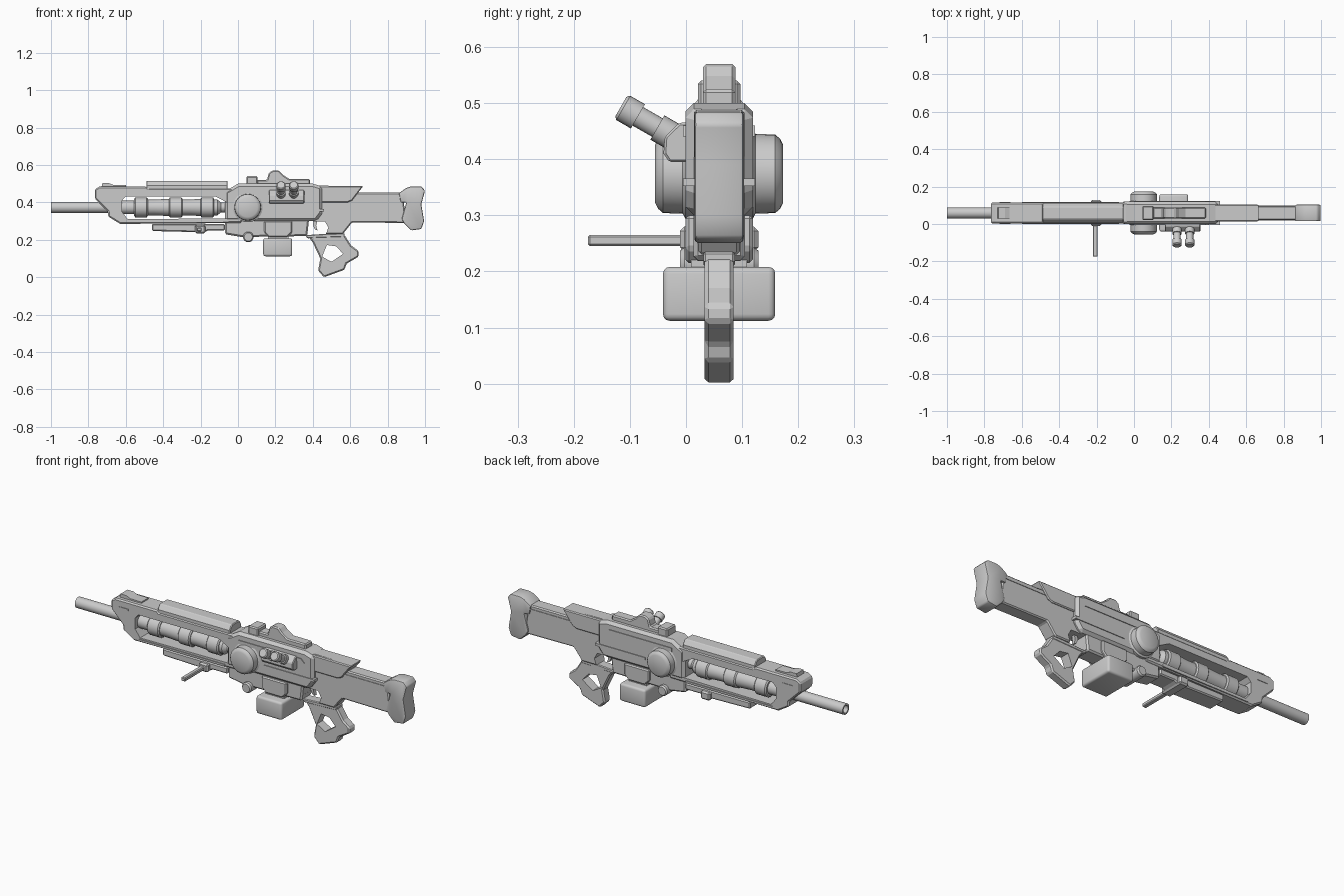
import bpy, bmesh, math
from mathutils import Vector, Matrix

old = bpy.data.objects.get("Cube")
if old:
    bpy.data.objects.remove(old, do_unlink=True)

MID = 0.059   # centre plane across the width
BORE = 0.373  # height of the barrel axis

metal = bpy.data.materials.new("plain grey")
metal.use_nodes = True
COLOUR = (0.6, 0.6, 0.6, 1)
metal.diffuse_color = COLOUR
metal.node_tree.nodes["Principled BSDF"].inputs["Base Color"].default_value = COLOUR


def activate(ob):
    bpy.ops.object.select_all(action='DESELECT')
    ob.select_set(True)
    bpy.context.view_layer.objects.active = ob


def finish(name, bm, bevel=0, segments=1, smooth=False):
    bmesh.ops.remove_doubles(bm, verts=bm.verts, dist=1e-5)
    bmesh.ops.recalc_face_normals(bm, faces=bm.faces)
    mesh = bpy.data.meshes.new(name)
    bm.to_mesh(mesh)
    bm.free()
    ob = bpy.data.objects.new(name, mesh)
    bpy.context.collection.objects.link(ob)
    mesh.materials.append(metal)
    activate(ob)
    if bevel:
        mod = ob.modifiers.new("bevel", 'BEVEL')
        mod.width, mod.segments = bevel, segments
        mod.limit_method = 'ANGLE'
        mod.angle_limit = math.radians(40)
        bpy.ops.object.modifier_apply(modifier=mod.name)
    if smooth or segments > 1:
        bpy.ops.object.shade_smooth_by_angle(angle=math.radians(35))
    return ob


def prism(name, outline, low, high, bevel=0, along='Y', segments=1):
    """Extrude an outline (x,z) along Y, or (y,z) along X."""
    bm = bmesh.new()
    place = (lambda a, b, t: (a, t, b)) if along == 'Y' else (lambda a, b, t: (t, a, b))
    face = bm.faces.new([bm.verts.new(place(a, b, low)) for a, b in outline])
    out = bmesh.ops.extrude_face_region(bm, geom=[face])
    moved = [v for v in out["geom"] if isinstance(v, bmesh.types.BMVert)]
    shift = Vector(place(0, 0, high - low))
    bmesh.ops.translate(bm, verts=moved, vec=shift)
    return finish(name, bm, bevel, segments)


def slab(name, outline, half, bevel=0, segments=1):
    return prism(name, outline, MID - half, MID + half, bevel, 'Y', segments)


def rect(x0, x1, z0, z1):
    return [(x0, z0), (x1, z0), (x1, z1), (x0, z1)]


def lathe(name, profile, origin, direction, sides=24):
    """Turn (distance, radius) pairs about an axis."""
    bm = bmesh.new()
    rings = [[bm.verts.new((r * math.cos(math.tau * i / sides),
                            r * math.sin(math.tau * i / sides), d))
              for i in range(sides)] for d, r in profile]
    for a, b in zip(rings, rings[1:]):
        for i in range(sides):
            j = (i + 1) % sides
            bm.faces.new((a[i], a[j], b[j], b[i]))
    spin = Vector(direction).to_track_quat('Z', 'Y').to_matrix().to_4x4()
    bm.transform(Matrix.Translation(origin) @ spin)
    return finish(name, bm, smooth=True)


def cut(ob, outline):
    cutter = slab("cutter", outline, 0.3)
    cutter.hide_render = True
    mod = ob.modifiers.new("hole", 'BOOLEAN')
    mod.operation, mod.solver, mod.object = 'DIFFERENCE', 'EXACT', cutter
    activate(ob)
    bpy.ops.object.modifier_apply(modifier=mod.name)
    bpy.data.objects.remove(cutter, do_unlink=True)


# Front shroud with its long side opening
shroud = slab("front_shroud", [
    (-.765, .47), (-.74, .485), (-.49, .485), (-.48, .475), (.02, .475), (.02, .29),
    (-.63, .285), (-.695, .325), (-.695, .35), (-.765, .42)], .055, .012)
cut(shroud, [(-.6, .432), (-.12, .432), (-.06, .4), (-.06, .315),
             (-.59, .31), (-.62, .35), (-.62, .41)])

# Rounded cover, front sight and rails on the shroud
prism("top_cover", [(MID + s * y, z) for s, y, z in (
    (-1, .05, .465), (-1, .05, .49), (-1, .032, .515),
    (1, .032, .515), (1, .05, .49), (1, .05, .465))], -.49, -.055, .004, 'X')
slab("front_sight", [(-.73, .48), (-.725, .503), (-.69, .503), (-.665, .493), (-.6, .492), (-.6, .48)], .03)
slab("lower_rail", rect(-.6, -.08, .293, .303), .059)
slab("front_vent", rect(-.72, -.66, .437, .447), .058)

# Barrel with hollow muzzle, and the ringed sleeve around it
lathe("barrel", [(.07, 0), (.07, .02), (0, .02), (0, .029), (.5, .029), (.5, 0)],
      (-1, MID, BORE), (1, 0, 0))
sleeve = [(-.63, 0), (-.63, .036), (-.555, .036)]
for start in (-.555, -.37, -.2):
    sleeve += [(start, .046), (start + .006, .053), (start + .067, .053),
               (start + .073, .046), (start + .073, .042), (start + .11, .042)]
sleeve[-1:] = [(-.11, .042), (-.09, .026), (-.07, .026), (-.07, .034), (0, .034), (0, 0)]
lathe("barrel_sleeve", sleeve, (0, MID, BORE), (1, 0, 0))

# Folding fore handle under the shroud
slab("fore_rail", [(-.46, .285), (-.46, .247), (-.18, .24), (-.16, .25), (-.07, .25), (-.07, .285)], .05, .006)
slab("handle_clamp", rect(-.23, -.175, .235, .28), .07, .008)
prism("side_handle", rect(-.22, -.195, .245, .265), -.175, MID, .004)

# Receiver
slab("upper_receiver", [
    (-.07, .46), (-.05, .47), (0, .5), (.4, .5), (.45, .485),
    (.45, .34), (.42, .3), (-.07, .3)], .06, .015)
slab("lower_receiver", [(-.07, .31), (.38, .31), (.37, .22), (.02, .215), (-.07, .23)], .046, .008)
slab("receiver_rib", rect(.16, .46, .352, .366), .064)
slab("receiver_panel", [(.0, .44), (.0, .46), (.38, .46), (.4, .44)], .064)
lathe("pivot_pin", [(-.07, 0), (-.07, .022), (-.062, .028), (.062, .028), (.07, .022), (.07, 0)],
      (.055, MID, .215), (0, 1, 0))

# Round drums on both sides
lathe("side_drums", [(-.114, 0), (-.114, .052), (-.109, .062), (-.1, .07), (-.065, .071),
                     (-.06, .08), (.06, .08), (.065, .071), (.1, .07), (.109, .062),
                     (.114, .052), (.114, 0)], (.052, MID, .374), (0, 1, 0), 32)

# Magazine and its well
slab("magazine_well", [(.14, .3), (.14, .24), (.165, .215), (.265, .215), (.29, .24), (.29, .3)], .06, .006)
slab("magazine_neck", rect(.16, .27, .195, .25), .05)
slab("magazine", rect(.135, .29, .112, .208), .1, .012, 3)

# Twin angled sight tubes on a side mount
prism("tube_mount", [(-.03, .395), (-.04, .41), (-.038, .44), (-.012, .465), (.02, .465), (.02, .395)],
      .165, .355, .004, 'X')
for label, x in (("front", .23), ("rear", .298)):
    lathe(label + "_sight_tube", [(0, 0), (0, .025), (.045, .025), (.045, .019), (.085, .019),
                                  (.085, .025), (.115, .025), (.12, .02), (.12, 0)],
          (x, -.012, .434), (0, -.87, .5))

# Top sights
slab("top_block", rect(.045, .105, .49, .54), .038, .006)
slab("top_sight", [(.1, .49), (.1, .52), (.155, .52), (.165, .558), (.185, .57), (.22, .57),
                   (.24, .548), (.275, .525), (.385, .525), (.385, .49)], .029, .006)

# Stock, cheek panel and butt pad
slab("stock", [(.4, .49), (.655, .487), (.64, .452), (.88, .452), (.9, .29),
               (.61, .293), (.56, .23), (.4, .23)], .037, .006)
slab("cheek_panel", [(.4, .488), (.67, .488), (.61, .41), (.585, .4), (.42, .4)], .045, .005)
slab("stock_stripe", rect(.6, .87, .426, .432), .04)
slab("butt_pad", [(.86, .45), (.9, .477), (.925, .485), (.98, .485), (1, .463), (.98, .39),
                  (.995, .3), (.98, .258), (.925, .25), (.89, .285), (.875, .31), (.9, .4), (.87, .4)],
     .044, .007, 2)

# Trigger guard hole, trigger and open pistol grip
trigger_hole = [(.39, .298), (.465, .298), (.483, .265), (.468, .225), (.395, .222), (.373, .25)]
for part in ("stock", "upper_receiver", "lower_receiver"):
    cut(bpy.data.objects[part], trigger_hole)
slab("trigger", [(.405, .305), (.425, .305), (.418, .275), (.425, .25), (.412, .255), (.4, .28)], .01)
slab("trigger_guard", [(.36, .225), (.47, .232), (.57, .235), (.57, .215), (.37, .208)], .028, .004)
grip = slab("pistol_grip", [
    (.37, .225), (.4, .185), (.44, .1), (.428, .035), (.46, 0), (.57, .04), (.58, .072),
    (.645, .11), (.645, .14), (.605, .17), (.57, .225)], .026, .007)
cut(grip, [(.475, .172), (.525, .165), (.562, .125), (.5, .082), (.45, .11)])
